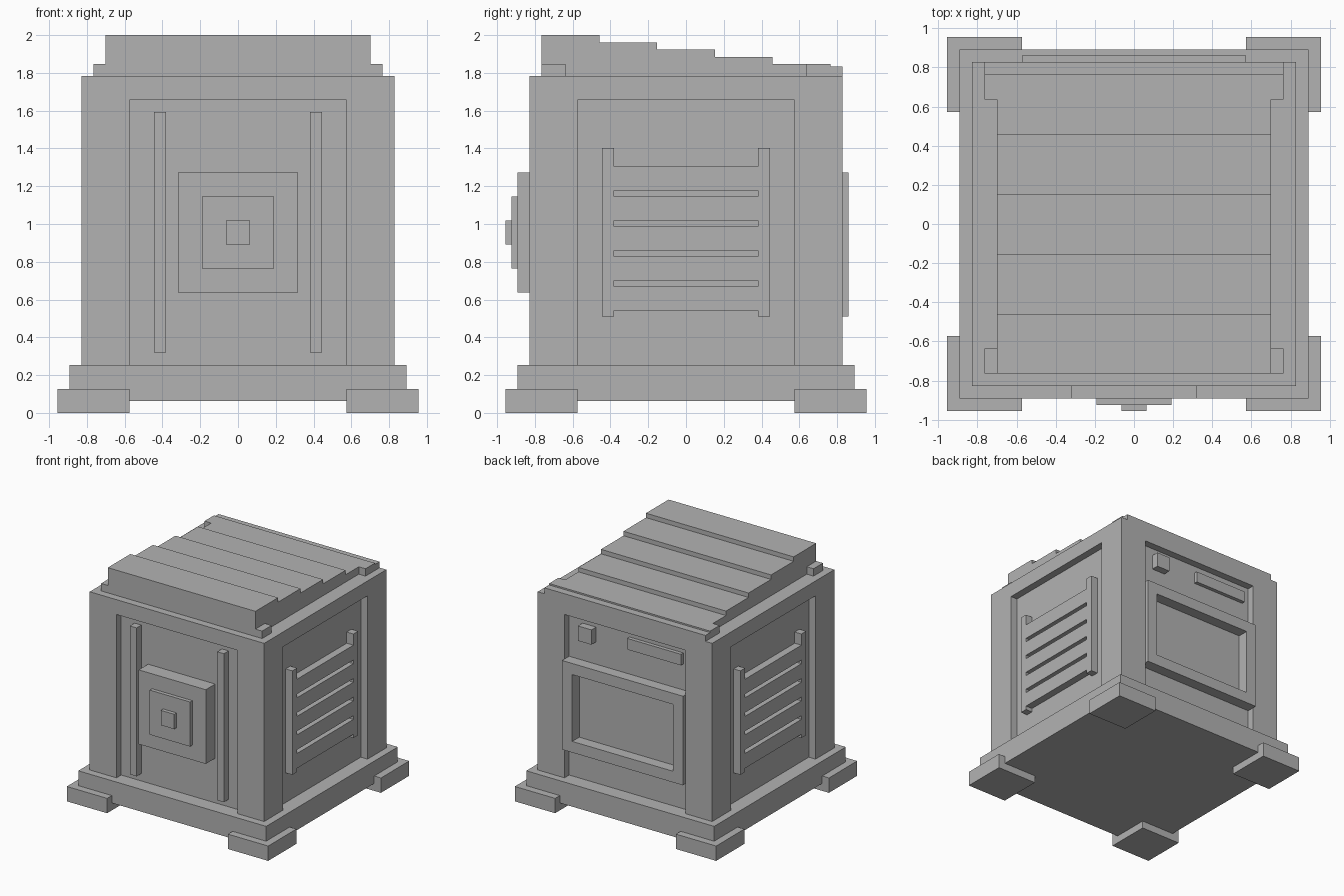
import bpy
import bmesh
from mathutils import Matrix, Vector

if "Cube" in bpy.data.objects:
    bpy.data.objects.remove(bpy.data.objects["Cube"])

U = 2 / 31.4  # one design unit; all sizes below are in these units

grey = bpy.data.materials.new("grey metal")
grey.diffuse_color = (0.45, 0.45, 0.45, 1)
grey.use_nodes = True
grey.node_tree.nodes["Principled BSDF"].inputs["Base Color"].default_value = grey.diffuse_color


def part(name, boxes):
    """One object made of boxes, each given as (x0, x1, y0, y1, z0, z1)."""
    bm = bmesh.new()
    for x0, x1, y0, y1, z0, z1 in boxes:
        size = Vector((abs(x1 - x0), abs(y1 - y0), abs(z1 - z0))) * U
        mid = Vector((x0 + x1, y0 + y1, z0 + z1)) * U / 2
        bmesh.ops.create_cube(bm, size=1, matrix=Matrix.Translation(mid) @ Matrix.Diagonal(size).to_4x4())
    mesh = bpy.data.meshes.new(name)
    bm.to_mesh(mesh)
    bm.free()
    mesh.materials.append(grey)
    obj = bpy.data.objects.new(name, mesh)
    bpy.context.collection.objects.link(obj)
    return obj


def cut(obj, boxes):
    """Cut boxes out of an object, then discard the cutter."""
    cutter = part("cutter", boxes)
    cutter.hide_render = True
    mod = obj.modifiers.new("cut", 'BOOLEAN')
    mod.operation = 'DIFFERENCE'
    mod.solver = 'EXACT'
    mod.object = cutter
    bpy.context.view_layer.objects.active = obj
    bpy.ops.object.modifier_apply(modifier=mod.name)
    bpy.data.objects.remove(cutter)


# Plinth and corner feet
part("plinth", [(-14, 14, -14, 14, 1, 4)])
for sx, side in ((-1, "left"), (1, "right")):
    for sy, end in ((-1, "front"), (1, "back")):
        part(f"{end}_{side}_foot", [(sx * 9, sx * 15, sy * 9, sy * 15, 0, 2)])

# Cabinet body with a recessed panel on all four sides
body = part("body", [(-13, 13, -13, 13, 4, 28)])
cut(body, [b for s in (-1, 1) for b in ((-9, 9, s * 12, s * 14, 3, 26),
                                        (s * 12, s * 14, -9, 9, 3, 26))])

# Front: two rails and a stepped square boss
for sx, side in ((-1, "left"), (1, "right")):
    part(f"front_{side}_rail", [(sx * 6, sx * 7, -13, -11.8, 5, 25)])
part("front_boss", [(-5, 5, -14, -11.8, 10, 20)])
part("front_boss_plate", [(-3, 3, -14.5, -13.9, 12, 18)])
part("front_boss_knob", [(-1, 1, -15, -14.4, 14, 16)])

# Sides: slatted vents held between two uprights
for sx, side in ((-1, "left"), (1, "right")):
    uprights = [(sx * 11.8, sx * 13, sy * 6, sy * 7, 8, 22) for sy in (-1, 1)]
    slats = [(sx * 11.8, sx * 13, -6, 6, 8.5 + 2.5 * i, 10.5 + 2.5 * i) for i in range(5)]
    part(f"{side}_vent", uprights + slats)

# Back: framed window, button and slim plate
frame = part("back_frame", [(-9, 9, 12, 13.5, 8, 20)])
cut(frame, [(-7.5, 7.5, 11, 15, 9.5, 18.5)])
part("back_button", [(5, 7, 11.8, 13, 23, 25)])
part("back_plate", [(-8, 0, 11.8, 12.5, 23.5, 25)])

# Stepped roof, falling towards the back
for i in range(5):
    y = -12 + 4.8 * i
    part(f"roof_step_{i + 1}", [(-11, 11, y, y + 4.8, 28, 31.4 - 0.6 * i)])

# Roof corner blocks and back lip
for sx, side in ((-1, "left"), (1, "right")):
    part(f"roof_front_{side}_block", [(sx * 11, sx * 12, -12, -10, 28, 29)])
    part(f"roof_back_{side}_block", [(sx * 11, sx * 12, 10, 12, 28, 29)])
part("roof_back_lip", [(-12, 12, 12, 13, 28, 28.8)])
